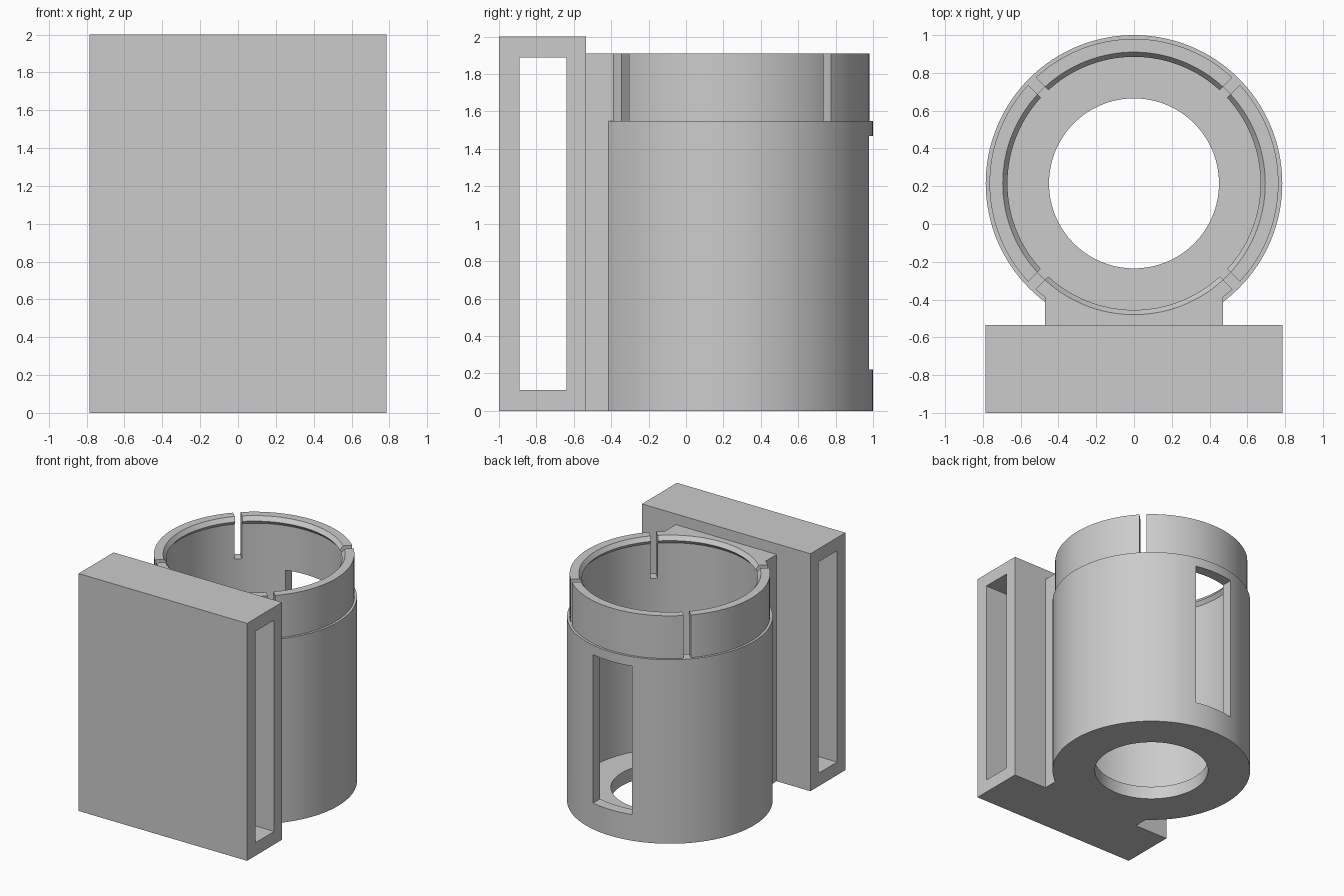
import bpy, bmesh, math
from mathutils import Matrix

if "Cube" in bpy.data.objects:
    bpy.data.objects.remove(bpy.data.objects["Cube"])

CY = 0.215          # tube axis position in y
SIDES = 128

grey = bpy.data.materials.new("light grey")
grey.diffuse_color = (0.6, 0.6, 0.6, 1)
grey.use_nodes = True
grey.node_tree.nodes["Principled BSDF"].inputs["Base Color"].default_value = grey.diffuse_color


def make_object(name, bm):
    bmesh.ops.recalc_face_normals(bm, faces=bm.faces[:])
    mesh = bpy.data.meshes.new(name)
    bm.to_mesh(mesh)
    bm.free()
    mesh.materials.append(grey)
    obj = bpy.data.objects.new(name, mesh)
    bpy.context.collection.objects.link(obj)
    return obj


def box(name, x, y, z, turn=0.0, about=(0, 0, 0)):
    """Box from (min, max) ranges, optionally turned around z and moved."""
    bm = bmesh.new()
    bmesh.ops.create_cube(bm, size=1)
    for v in bm.verts:
        v.co = [r[0] + (c + 0.5) * (r[1] - r[0]) for c, r in zip(v.co, (x, y, z))]
    bm.transform(Matrix.Translation(about) @ Matrix.Rotation(turn, 4, 'Z'))
    return make_object(name, bm)


def turned_solid(name, profile):
    """Solid of revolution about the tube axis from (radius, z) points, with capped ends."""
    bm = bmesh.new()
    rings = []
    for r, z in profile:
        rings.append([bm.verts.new((r * math.cos(2 * math.pi * i / SIDES),
                                    CY + r * math.sin(2 * math.pi * i / SIDES), z))
                      for i in range(SIDES)])
    for a, b in zip(rings, rings[1:]):
        for i in range(SIDES):
            j = (i + 1) % SIDES
            bm.faces.new((a[i], a[j], b[j], b[i]))
    bm.faces.new(rings[0])
    bm.faces.new(rings[-1])
    return make_object(name, bm)


def boolean(target, tool, operation):
    mod = target.modifiers.new(operation.lower(), 'BOOLEAN')
    mod.operation = operation
    mod.solver = 'EXACT'
    mod.object = tool
    bpy.context.view_layer.objects.active = target
    bpy.ops.object.modifier_apply(modifier=mod.name)
    bpy.data.objects.remove(tool, do_unlink=True)


# Mounting sleeve: flat box with a slot running through it sideways
sleeve = box("mounting_sleeve", (-0.785, 0.785), (-1, -0.535), (0, 2))
boolean(sleeve, box("sleeve_cutter", (-1, 1), (-0.89, -0.64), (0.11, 1.89)), 'DIFFERENCE')

# Holder tube with a stepped collar, joined to the neck
tube = turned_solid("holder_tube", [(0.785, 0), (0.785, 1.55), (0.765, 1.55), (0.765, 1.91)])
boolean(tube, box("neck", (-0.47, 0.47), (-0.535, -0.1), (0, 1.91)), 'UNION')

# Bore with a snap lip near the rim, and the smaller hole in the floor
bore = turned_solid("bore_cutter", [(0.695, 0.11), (0.695, 1.845), (0.67, 1.875),
                                    (0.695, 1.91), (0.695, 2.1)])
boolean(tube, bore, 'DIFFERENCE')
boolean(tube, turned_solid("floor_cutter", [(0.45, -0.1), (0.45, 0.3)]), 'DIFFERENCE')

# Rear window
boolean(tube, box("window_cutter", (-0.18, 0.18), (0.6, 1.2), (0.22, 1.47)), 'DIFFERENCE')

# Four flex slots in the collar
for k in range(4):
    slot = box("slot_cutter", (0.55, 0.95), (-0.028, 0.028), (1.55, 2.1),
               math.radians(45 + 90 * k), (0, CY, 0))
    boolean(tube, slot, 'DIFFERENCE')

# Smooth curved walls, crisp edges
bpy.ops.object.select_all(action='DESELECT')
tube.select_set(True)
bpy.context.view_layer.objects.active = tube
bpy.ops.object.shade_smooth_by_angle(angle=math.radians(25))
